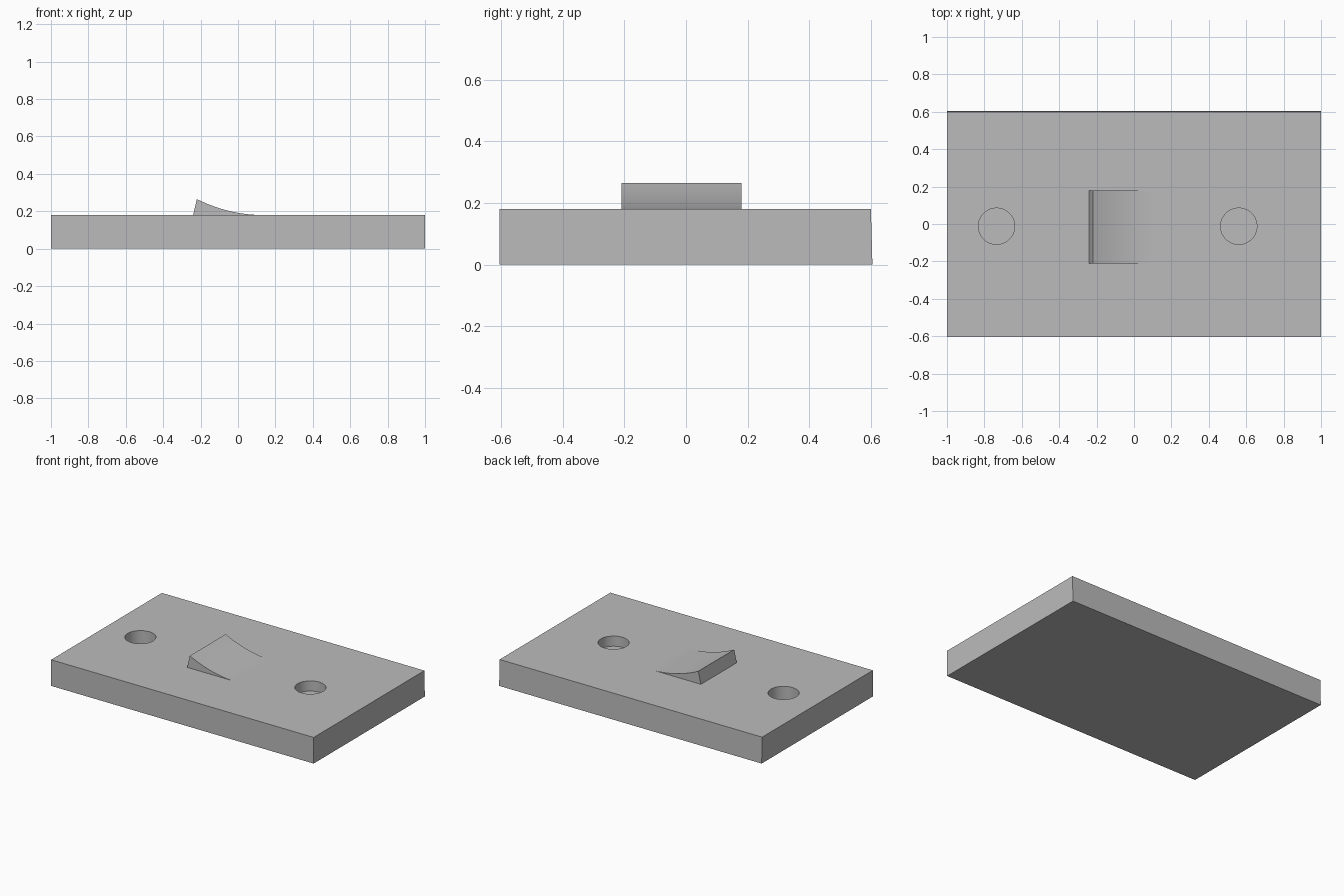
import bpy, bmesh
from math import radians

cube = bpy.data.objects.get("Cube")
if cube:
    bpy.data.objects.remove(cube, do_unlink=True)

TOP = 0.18

grey = bpy.data.materials.new("plain_grey")
grey.use_nodes = True
colour = (0.5, 0.5, 0.5, 1)
grey.diffuse_color = colour
grey.node_tree.nodes["Principled BSDF"].inputs["Base Color"].default_value = colour


def extrude_profile(name, points, direction):
    """Closed solid made by sweeping a planar profile along a direction."""
    bm = bmesh.new()
    face = bm.faces.new([bm.verts.new(p) for p in points])
    swept = bmesh.ops.extrude_face_region(bm, geom=[face])["geom"]
    verts = [v for v in swept if isinstance(v, bmesh.types.BMVert)]
    bmesh.ops.translate(bm, verts=verts, vec=direction)
    bmesh.ops.recalc_face_normals(bm, faces=bm.faces)
    mesh = bpy.data.meshes.new(name)
    bm.to_mesh(mesh)
    bm.free()
    mesh.materials.append(grey)
    obj = bpy.data.objects.new(name, mesh)
    bpy.context.collection.objects.link(obj)
    return obj


def activate(obj):
    bpy.ops.object.select_all(action='DESELECT')
    obj.select_set(True)
    bpy.context.view_layer.objects.active = obj


# Base plate, its back face leaning in very slightly
plate = extrude_profile("base_plate", [(-1, -0.605, 0), (-1, 0.605, 0),
                                       (-1, 0.6, TOP), (-1, -0.605, TOP)], (2, 0, 0))

# Two blind round holes: x position and depth
for x, depth in ((-0.735, 0.13), (0.56, 0.07)):
    bpy.ops.mesh.primitive_cylinder_add(vertices=64, radius=0.097, depth=2 * depth,
                                        location=(x, -0.012, TOP))
    cutter = bpy.context.object
    cutter.name = "hole_cutter"
    cutter.hide_render = True
    cutter.data.materials.append(grey)
    activate(plate)
    mod = plate.modifiers.new("hole", 'BOOLEAN')
    mod.operation = 'DIFFERENCE'
    mod.solver = 'EXACT'
    mod.object = cutter
    bpy.ops.object.modifier_apply(modifier=mod.name)
    bpy.data.objects.remove(cutter, do_unlink=True)

# Curved catch that rises from the plate to a steep lip
LIP, END, RISE, STEPS = -0.22, 0.13, 0.085, 24
profile = [(-0.24, -0.21, TOP)]
for i in range(STEPS + 1):
    t = i / STEPS
    profile.append((LIP + (END - LIP) * t, -0.21, TOP + RISE * (1 - t) ** 2))
catch = extrude_profile("curved_catch", profile, (0, 0.39, 0))

for obj in (plate, catch):
    activate(obj)
    bpy.ops.object.shade_smooth_by_angle(angle=radians(30))
